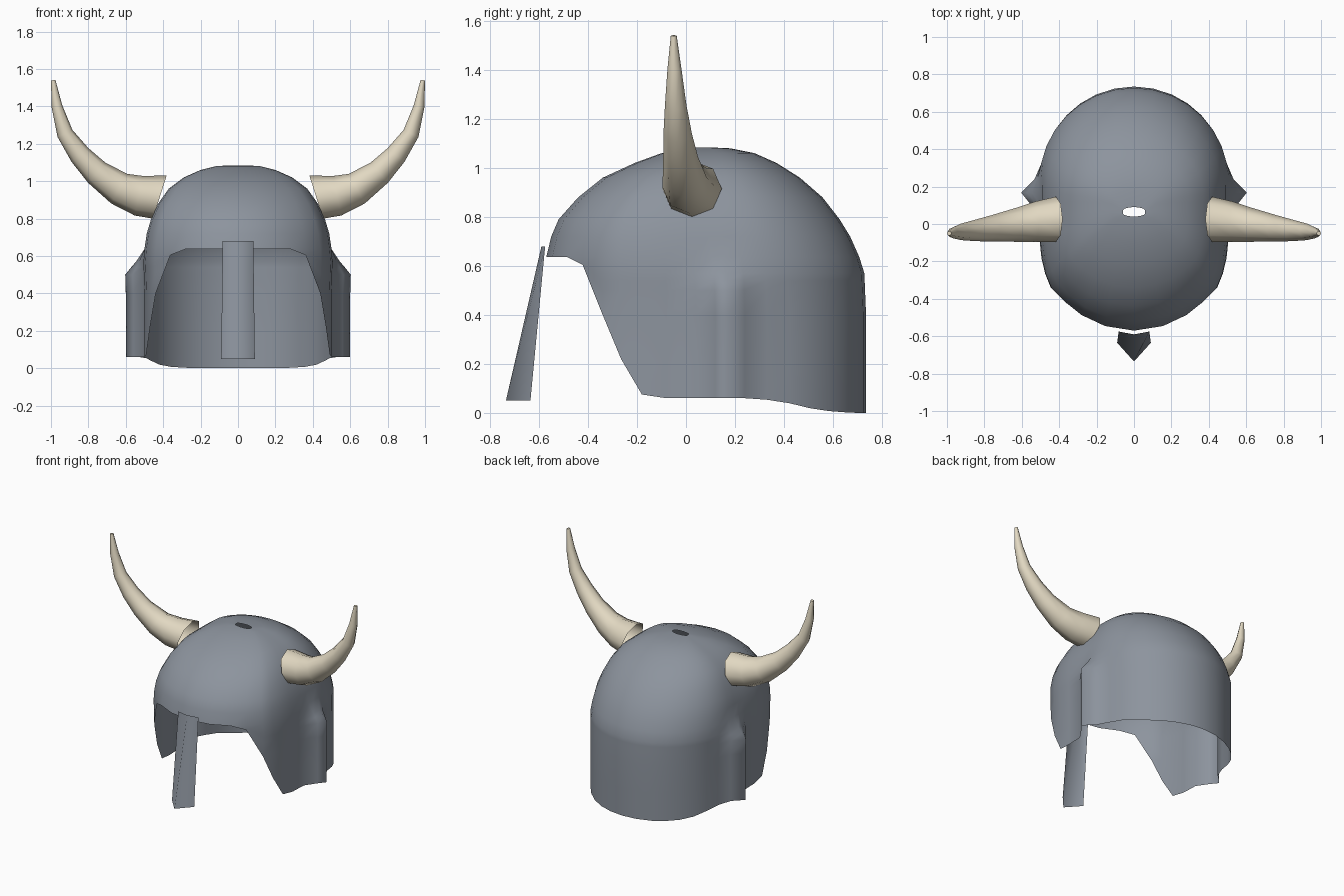
import bpy, bmesh, math
from mathutils import Vector

if "Cube" in bpy.data.objects:
    bpy.data.objects.remove(bpy.data.objects["Cube"], do_unlink=True)


def make_material(name, color):
    mat = bpy.data.materials.new(name)
    mat.use_nodes = True
    mat.diffuse_color = color
    bsdf = mat.node_tree.nodes["Principled BSDF"]
    bsdf.inputs["Base Color"].default_value = color
    return mat


def interp(table, t):
    """Linear lookup in rows of (key, values...)."""
    if t <= table[0][0]:
        return table[0][1:]
    for a, b in zip(table, table[1:]):
        if t <= b[0]:
            f = (t - a[0]) / (b[0] - a[0])
            return [p + (q - p) * f for p, q in zip(a[1:], b[1:])]
    return table[-1][1:]


def grid_object(name, rings, mat, closed, cap=False, angle=50):
    """Skin a list of point rings into one smooth object."""
    bm = bmesh.new()
    rows = [[bm.verts.new(p) for p in ring] for ring in rings]
    n = len(rows[0])
    for lo, hi in zip(rows, rows[1:]):
        for i in range(n if closed else n - 1):
            j = (i + 1) % n
            bm.faces.new((lo[i], lo[j], hi[j], hi[i]))
    if cap:
        bm.faces.new(rows[-1])
    bmesh.ops.remove_doubles(bm, verts=bm.verts, dist=0.0005)
    bmesh.ops.recalc_face_normals(bm, faces=bm.faces)
    mesh = bpy.data.meshes.new(name)
    bm.to_mesh(mesh)
    bm.free()
    mesh.materials.append(mat)
    obj = bpy.data.objects.new(name, mesh)
    bpy.context.collection.objects.link(obj)
    bpy.ops.object.select_all(action="DESELECT")
    obj.select_set(True)
    bpy.context.view_layer.objects.active = obj
    bpy.ops.object.shade_smooth_by_angle(angle=math.radians(angle))
    return obj


steel = make_material("steel grey", (0.265, 0.295, 0.34, 1))
horn_mat = make_material("horn ivory", (0.76, 0.69, 0.54, 1))

# Helmet plan, front to ear: x, y, lower edge height, ear flare
plan = [
    (0, -.57, .637, 0), (.155, -.545, .637, 0), (.28, -.485, .637, 0),
    (.36, -.42, .605, 0), (.44, -.34, .40, 0), (.47, -.265, .22, 0),
    (.49, -.18, .075, 0), (.50, -.08, .06, 0), (.50, .04, .06, .005),
    (.50, .12, .06, .06), (.50, .17, .06, .10), (.50, .24, .06, .03),
]
# Round back of the plan
for deg in (11, 22, 33, 44, 55, 66, 78, 90):
    y = .235 + .5 * math.sin(math.radians(deg))
    drop = interp([(.28, .06), (.4, .045), (.5, .02), (.6, .005), (.7, 0)], y)[0]
    plan.append((.5 * math.cos(math.radians(deg)), y, drop, 0))

# Dome levels: height, front y, back y, half width
dome = [
    (0, -.57, .735, .50), (.40, -.57, .735, .50), (.57, -.57, .728, .505),
    (.637, -.57, .707, .50), (.72, -.55, .67, .488), (.79, -.52, .627, .467),
    (.88, -.44, .557, .427), (.96, -.34, .465, .37), (1.02, -.21, .37, .29),
    (1.06, -.10, .28, .20), (1.08, .0, .18, .12), (1.084, .04, .09, .06),
]
flare = [(.50, 1.0), (.56, .5), (.60, .1), (.637, 0.0)]
heights = [0, .2, .4, .50, .54] + [row[0] for row in dome[2:]]


def shell_point(col, level, side):
    x, y, low, out = col
    z = max(level, low)
    front, back, width = interp(dome, z)
    v = (y - .0825) / .6525
    px = x / .5 * width + out * interp(flare, z)[0]
    return (side * px, (front + back) / 2 + v * (back - front) / 2, z)


rings = []
for h in heights:
    left = [shell_point(c, h, 1) for c in plan]
    right = [shell_point(c, h, -1) for c in plan[-2:0:-1]]
    rings.append(left + right)
grid_object("helmet_shell", rings, steel, closed=True, angle=100)

# Nose guard: a tapering folded strip
guard = [
    [(-.09, -.635, .05), (0, -.735, .05), (.09, -.635, .05)],
    [(-.082, -.575, .68), (0, -.59, .68), (.082, -.575, .68)],
]
grid_object("nose_guard", guard, steel, closed=False, angle=100)

# Horns: centre point and radius along the sweep
spine = [
    (.418, .025, .915, .121), (.53, .012, .922, .108), (.635, -.005, .96, .09),
    (.755, -.022, 1.045, .071), (.845, -.034, 1.14, .058), (.925, -.042, 1.255, .044),
    (.968, -.047, 1.40, .029), (.988, -.05, 1.54, .012),
]
SIDES = 8
for side, label in ((1, "left"), (-1, "right")):
    centres = [Vector((side * x, y, z)) for x, y, z, r in spine]
    horn = []
    for i, c in enumerate(centres):
        along = centres[min(i + 1, len(spine) - 1)] - centres[max(i - 1, 0)]
        if i == 0:
            along = Vector((side * .95, 0, .3))
        along.y = 0
        across = Vector((0, 1, 0))
        up = along.normalized().cross(across)
        r = spine[i][3]
        angles = [2 * math.pi * k / SIDES for k in range(SIDES)]
        horn.append([c + (across * math.cos(a) + up * math.sin(a)) * r for a in angles])
    grid_object(label + "_horn", horn, horn_mat, closed=True, cap=True)
